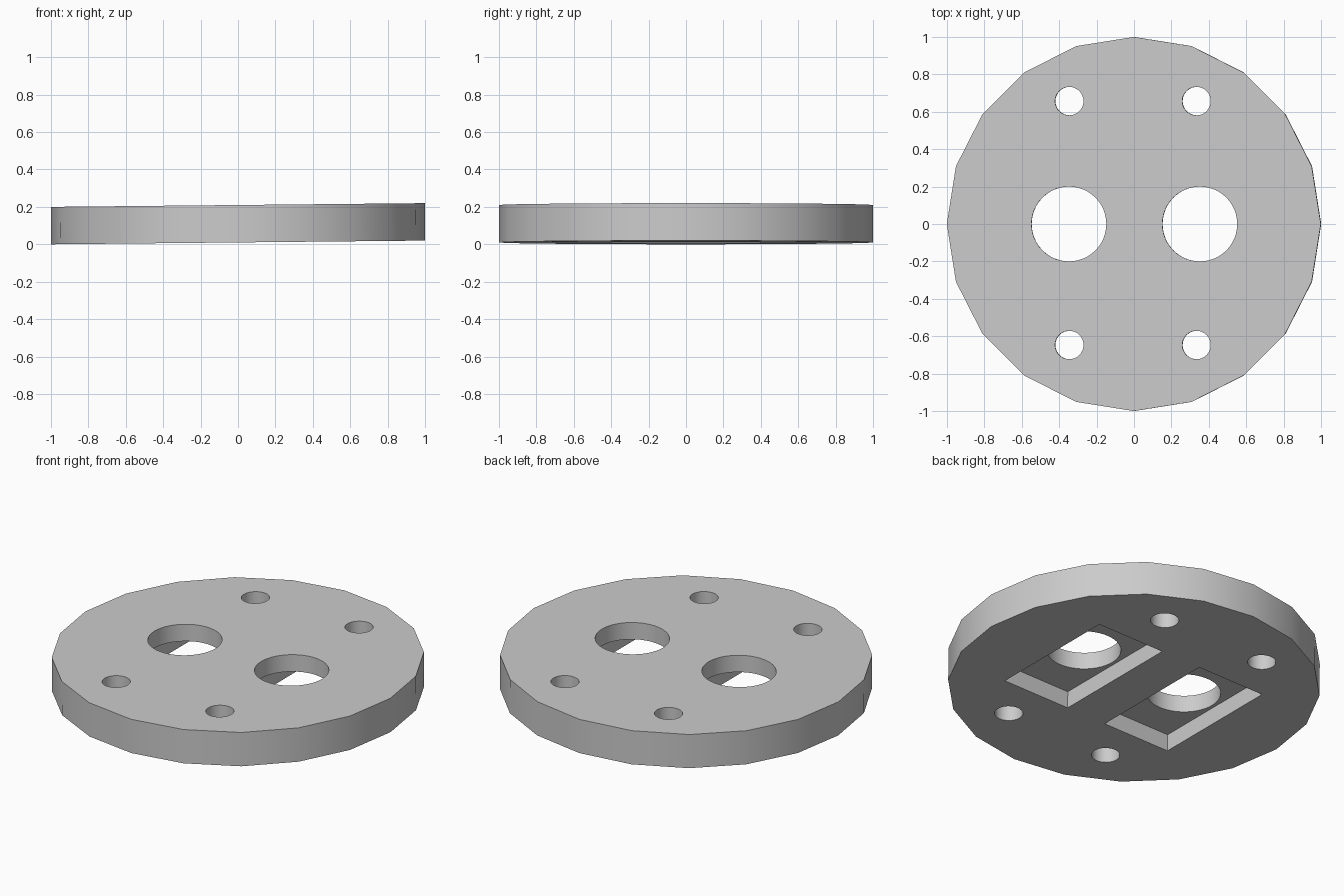
import bpy, math
from mathutils import Matrix

cube = bpy.data.objects.get("Cube")
if cube:
    bpy.data.objects.remove(cube, do_unlink=True)

THICK = 0.2
POCKET_DEPTH = 0.1

# Single grey material
grey = bpy.data.materials.new("light_grey")
grey.use_nodes = True
colour = (0.6, 0.6, 0.6, 1)
grey.diffuse_color = colour
grey.node_tree.nodes["Principled BSDF"].inputs["Base Color"].default_value = colour


def cylinder(name, x, y, radius, height, sides):
    bpy.ops.mesh.primitive_cylinder_add(
        vertices=sides, radius=radius, depth=height, location=(x, y, THICK / 2))
    bpy.context.object.name = name
    return bpy.context.object


def box(name, x, y, z, size):
    bpy.ops.mesh.primitive_cube_add(size=1, location=(x, y, z))
    obj = bpy.context.object
    obj.name = name
    obj.scale = size
    return obj


def cut(target, cutter):
    mod = target.modifiers.new("cut", "BOOLEAN")
    mod.operation = "DIFFERENCE"
    mod.solver = "EXACT"
    mod.object = cutter
    cutter.hide_render = True
    bpy.context.view_layer.objects.active = target
    bpy.ops.object.modifier_apply(modifier=mod.name)
    bpy.data.objects.remove(cutter, do_unlink=True)


# Twenty-sided disc
plate = cylinder("round_plate", 0, 0, 1, THICK, 20)
plate.data.materials.append(grey)

# Rectangular pockets in the underside, each with a large round hole through it
for x in (-0.347, 0.353):
    cut(plate, box("pocket_cutter", x, 0, 0, (0.44, 0.79, 2 * POCKET_DEPTH)))
    cut(plate, cylinder("port_cutter", x, 0, 0.2, 1, 48))

# Four small bolt holes
for x in (-0.345, 0.335):
    for y in (-0.647, 0.657):
        cut(plate, cylinder("bolt_cutter", x, y, 0.076, 1, 32))

# Slight tilt, right edge raised
tilt = Matrix.Rotation(-math.atan(0.01), 4, "Y")
lift = Matrix.Translation((0, 0, 0.01 + THICK / 2))
plate.matrix_world = lift @ tilt

bpy.ops.object.select_all(action="DESELECT")
plate.select_set(True)
bpy.context.view_layer.objects.active = plate
bpy.ops.object.shade_smooth_by_angle(angle=math.radians(30))
